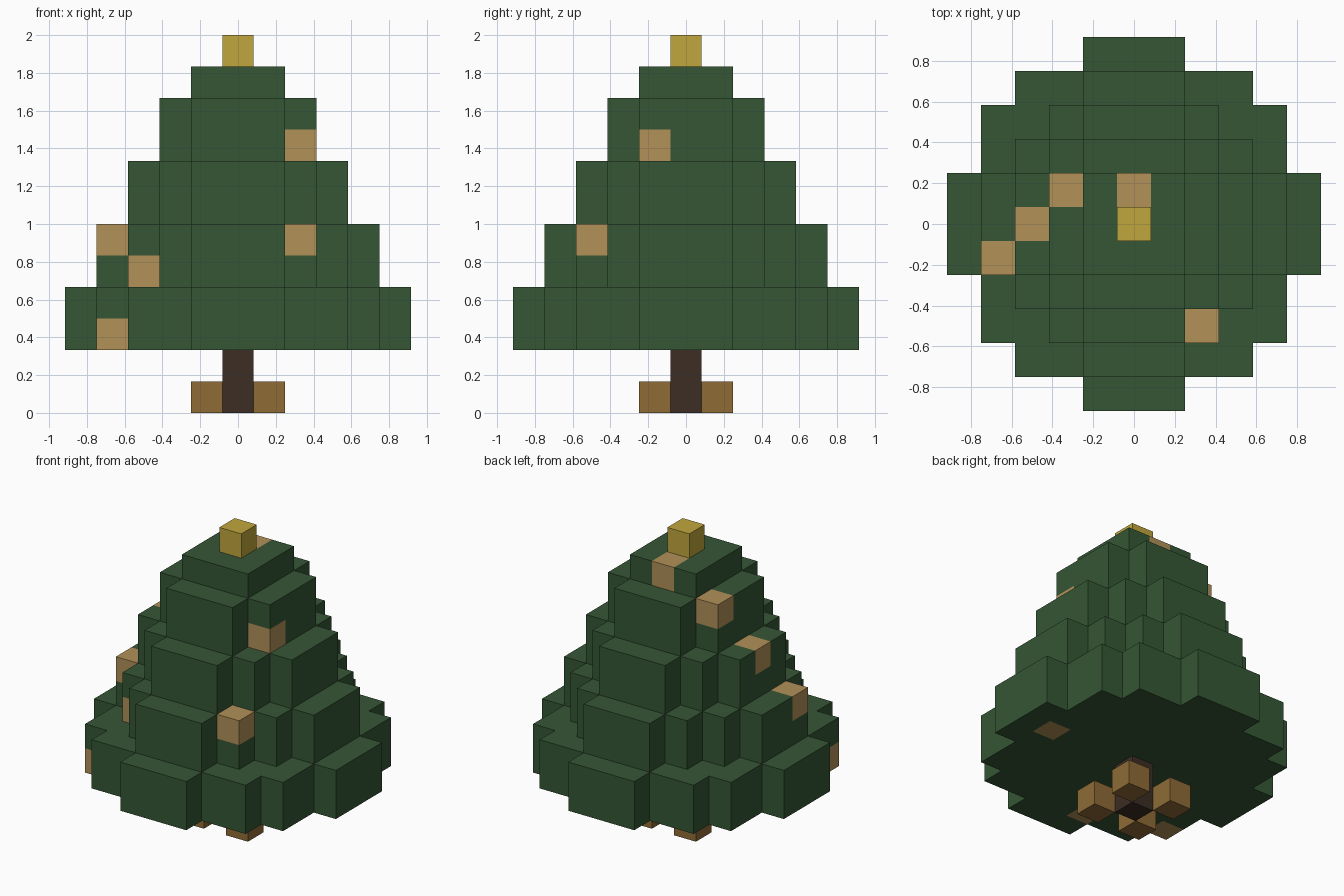
import bpy
import bmesh
from mathutils import Vector

if "Cube" in bpy.data.objects:
    bpy.data.objects.remove(bpy.data.objects["Cube"], do_unlink=True)

UNIT = 1 / 6  # edge of one block
AXES = [Vector(a) * s for a in ((1, 0, 0), (0, 1, 0), (0, 0, 1)) for s in (1, -1)]


def to_linear(c):
    c /= 255
    return c / 12.92 if c <= 0.04045 else ((c + 0.055) / 1.055) ** 2.4


def make_material(name, *rgb):
    colour = [to_linear(c) for c in rgb] + [1]
    mat = bpy.data.materials.new(name)
    mat.use_nodes = True
    mat.diffuse_color = colour
    mat.node_tree.nodes["Principled BSDF"].inputs["Base Color"].default_value = colour
    return mat


def disc(radius, layers):
    """Cells of a round slab of blocks."""
    span = range(-radius, radius + 1)
    return {(x, y, z) for x in span for y in span for z in layers
            if x * x + y * y <= radius * radius + 1}


def build_blocks(name, cells, mat, filled):
    """Mesh the faces of the cells that do not touch another block."""
    bm = bmesh.new()
    for cell in sorted(cells):
        centre = Vector(cell) + Vector((0, 0, 0.5))
        for n in AXES:
            if tuple(int(round(c)) for c in Vector(cell) + n) in filled:
                continue
            u = Vector((n.y, n.z, n.x))
            v = n.cross(u)
            bm.faces.new([bm.verts.new((centre + (n + u * a + v * b) / 2) * UNIT)
                          for a, b in ((1, 1), (-1, 1), (-1, -1), (1, -1))])
    bmesh.ops.remove_doubles(bm, verts=bm.verts, dist=UNIT / 100)
    mesh = bpy.data.meshes.new(name)
    bm.to_mesh(mesh)
    bm.free()
    mesh.materials.append(mat)
    bpy.context.collection.objects.link(bpy.data.objects.new(name, mesh))


green = make_material("pine green", 53, 86, 53)
tan = make_material("ornament tan", 178, 145, 89)
gold = make_material("topper gold", 192, 166, 61)
bark = make_material("dark bark", 60, 45, 36)
wood = make_material("stand wood", 143, 108, 54)

# Ornament blocks set into the foliage
ornaments = {(-4, -3, 2), (-1, -4, 2), (4, 0, 2), (-3, -2, 4), (-4, -1, 5),
             (2, -3, 5), (-3, 0, 7), (2, -1, 8), (-2, 1, 9), (0, 1, 10)}

parts = [
    ("trunk", {(0, 0, 0), (0, 0, 1)}, bark),
    ("stand_feet", {(x, y, 0) for x in (-1, 1) for y in (-1, 1)}, wood),
    ("topper", {(0, 0, 11)}, gold),
    ("ornaments", ornaments, tan),
]
# Foliage tiers, shrinking upward; the top one is a single layer
for i, radius in enumerate(range(5, 0, -1)):
    base = 2 + 2 * i
    layers = range(base, base + (2 if radius > 1 else 1))
    parts.append((f"foliage_tier_{i + 1}", disc(radius, layers) - ornaments, green))

filled = set().union(*(cells for _, cells, _ in parts))
for name, cells, mat in parts:
    build_blocks(name, cells, mat, filled)
